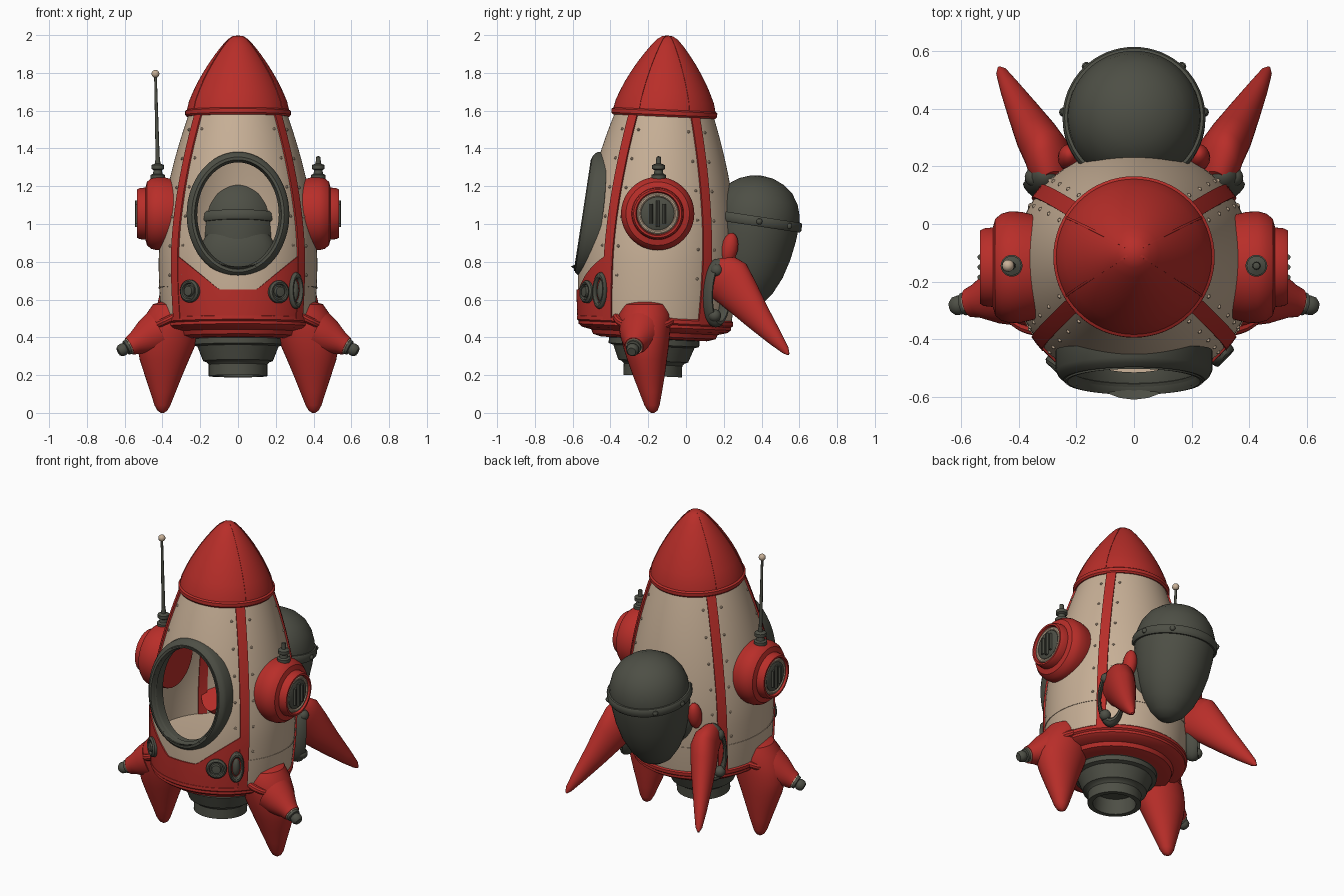
import bpy, bmesh, math
from mathutils import Vector as V, Matrix

if "Cube" in bpy.data.objects:
    bpy.data.objects.remove(bpy.data.objects["Cube"])

def material(name, rgb):
    m = bpy.data.materials.new(name)
    m.diffuse_color = (*rgb, 1)
    m.use_nodes = True
    m.node_tree.nodes["Principled BSDF"].inputs["Base Color"].default_value = m.diffuse_color
    return m

RED = material("red paint", (0.48, 0.027, 0.022))
CREAM = material("cream paint", (0.57, 0.43, 0.305))
DARK = material("dark metal", (0.075, 0.078, 0.060))
TAU = 2 * math.pi
# The hull leans slightly backwards
HULL = Matrix.Translation((0, -0.186, 0)) @ Matrix.Rotation(-0.045, 4, 'X')
I = Matrix.Identity(4)

def loft(name, rings, mat, M=I, cap=True, loop=False):
    """Skin closed rings of points."""
    bm = bmesh.new()
    rs = [[bm.verts.new(M @ V(p)) for p in r] for r in rings]
    n = len(rs[0])
    for a, b in zip(rs, rs[1:] + (rs[:1] if loop else [])):
        for i in range(n):
            j = (i + 1) % n
            bm.faces.new((a[i], a[j], b[j], b[i]))
    if cap and not loop:
        bm.faces.new(rs[0])
        bm.faces.new(rs[-1])
    bmesh.ops.remove_doubles(bm, verts=bm.verts, dist=1e-5)
    bmesh.ops.recalc_face_normals(bm, faces=bm.faces)
    me = bpy.data.meshes.new(name)
    bm.to_mesh(me)
    bm.free()
    me.materials.append(mat)
    ob = bpy.data.objects.new(name, me)
    bpy.context.collection.objects.link(ob)
    return ob

def lathe(name, prof, mat, M=I, n=64, loop=False):
    rings = [[(r * math.cos(TAU * i / n), r * math.sin(TAU * i / n), z) for i in range(n)]
             for r, z in prof]
    return loft(name, rings, mat, M, cap=False, loop=loop)

def torus(name, R, r, mat, M=I, n=48):
    return lathe(name, [(R + r * math.cos(TAU * k / 10), r * math.sin(TAU * k / 10))
                        for k in range(10)], mat, M, n, loop=True)

def ball(name, r, mat, M, n=16):
    k = n // 2
    return lathe(name, [(r * math.sin(math.pi * i / k), -r * math.cos(math.pi * i / k))
                        for i in range(k + 1)], mat, M, n)

def tube(name, stations, mat, n=36):
    """Elliptical sections: centre and two half-axes."""
    return loft(name, [[V(c) + V(u) * math.cos(TAU * i / n) + V(v) * math.sin(TAU * i / n)
                        for i in range(n)] for c, u, v in stations], mat)

def at(p, d):
    return Matrix.Translation(p) @ V(d).to_track_quat('Z', 'Y').to_matrix().to_4x4()

def scale(x, y, z):
    return Matrix.Diagonal((x, y, z, 1))

def R(z):
    """Hull radius at a height."""
    return 0.42 - (0.2436 * (z - 0.8) ** 1.73 if z > 0.8 else 0.16 * (0.8 - z) ** 2)

def on_hull(a, z, out=0.0):
    """Point on the hull; angle is measured from the front."""
    r = R(z) + out
    return V((r * math.sin(a), -r * math.cos(a), z))

def hull_frame(a, z):
    return HULL @ at(on_hull(a, z), (math.sin(a), -math.cos(a), 0.0))

def plate(name, f, mat, lo, hi, nu, nv):
    """Curved plate on the hull, f(u, v) gives angle and height."""
    rings = []
    for i in range(nu + 1):
        pts = [f(i / nu, j / nv) for j in range(nv + 1)]
        rings.append([on_hull(a, z, hi) for a, z in pts] +
                     [on_hull(a, z, lo) for a, z in reversed(pts)])
    return loft(name, rings, mat, HULL)

# Hollow hull with window opening
zs = [0.47 + 1.12 * i / 28 for i in range(29)]
hull = lathe("hull", [(0, 0.47)] + [(R(z), z) for z in zs] +
             [(R(z) - 0.015, z) for z in reversed(zs) if z > 0.6] + [(0, 0.6)], CREAM, HULL, 96)
WIN = [(math.cos(TAU * i / 64), math.sin(TAU * i / 64)) for i in range(64)]
cutter = loft("window_cutter", [[(0.228 * c, y, 1.05 + 0.288 * s) for c, s in WIN]
                                for y in (-0.9, -0.25)], CREAM)
cutter.hide_render = True
mod = hull.modifiers.new("window", 'BOOLEAN')
mod.operation, mod.object, mod.solver = 'DIFFERENCE', cutter, 'EXACT'
bpy.context.view_layer.objects.active = hull
bpy.ops.object.modifier_apply(modifier="window")
bpy.data.objects.remove(cutter)

# Stripes, front panel, side seams
for k, deg in enumerate((52, -52, 128, -128)):
    a0 = math.radians(deg)
    plate(f"stripe_{k}", lambda u, v: (a0 + (u - 0.5) * 0.055 / R(0.48 + 1.1 * v), 0.48 + 1.1 * v),
          RED, -0.022, 0.01, 2, 24)
    for side in (-1, 1):
        for j in range(6):  # rivets beside the stripes
            z = 0.72 + 0.155 * j
            ball("rivet", 0.008, CREAM, HULL @ Matrix.Translation(on_hull(a0 + side * 0.055 / R(z), z)), 8)

def front_panel(u, v):
    a = math.radians(-52 + 104 * u)
    top = 0.635 + 0.85 * max(0, 0.42 * abs(math.sin(a)) - 0.1)
    return a, 0.48 + v * (top - 0.48)
plate("front_panel", front_panel, RED, -0.005, 0.007, 40, 6)
for k, mid in enumerate((90, 180, 270)):
    plate(f"panel_seam_{k}", lambda u, v: (math.radians(mid - 35 + 70 * u), 0.66 + 0.006 * v),
          CREAM, -0.002, 0.003, 20, 1)

# Nose cone with four raised seams
nose = [(0, 1.57), (0.272, 1.57), (0.28, 1.58), (0.28, 1.6), (0.27, 1.607), (0.26, 1.65), (0.239, 1.7),
        (0.215, 1.75), (0.187, 1.8), (0.156, 1.85), (0.121, 1.9), (0.086, 1.945), (0.054, 1.98), (0.028, 1.996), (0, 2.0)]
lathe("nose_cone", nose, RED, HULL)
for k in (30, 150, 210, 330):
    loft("nose_seam", [[(r + 0.003, -0.004, z), (r + 0.003, 0.004, z), (r - 0.01, 0.004, z),
                        (r - 0.01, -0.004, z)] for r, z in nose[4:-1]], RED,
         HULL @ Matrix.Rotation(math.radians(k), 4, 'Z'))

# Stepped base and nozzle
lathe("base_rim", [(0, 0.5), (0.405, 0.505), (0.414, 0.497), (0.414, 0.478), (0.404, 0.47), (0.404, 0.455), (0.385, 0.44),
                   (0.335, 0.428), (0.325, 0.405), (0.28, 0.392), (0, 0.392)], RED, HULL)
lathe("nozzle", [(0, 0.43), (0.265, 0.43), (0.265, 0.40), (0.24, 0.39), (0.24, 0.36), (0.215, 0.352),
                 (0.185, 0.275), (0.165, 0.268), (0.155, 0.255), (0.155, 0.195), (0.125, 0.195),
                 (0.12, 0.29), (0, 0.29)], DARK, HULL, 48)

# Window frame with inner lip
def frame(name, w, h, prof, mat):
    rings = []
    for c, s in WIN:
        y = -0.53 + 0.045 * s
        back = 0.06 + 0.03 * c * c
        rings.append([((w + dr) * c, y + (back if b else d), 1.05 + (h + dr) * s) for dr, d, b in prof])
    loft(name, rings, mat, loop=True)
frame("window_frame", 0.245, 0.305, [(-0.025, 0, 1), (-0.025, 0.008, 0), (-0.018, -0.01, 0), (0.0, -0.012, 0),
                                     (0.018, 0.004, 0), (0.027, 0.022, 0), (0.027, 0, 1)], DARK)
frame("window_lip", 0.23, 0.29, [(-0.014, 0.02, 0), (0.0, -0.018, 0), (0.008, -0.018, 0), (0.008, 0.03, 0)], DARK)
# Remains of the glass at the bottom of the window
loft("glass_edge", [[(0.1 * t, -0.61 + 0.025 * t * t, 0.775 + 0.012 * t * t), (0.1 * t, -0.58, 0.755 + 0.02 * t * t),
                     (0.1 * t, -0.575, 0.765 + 0.02 * t * t)] for t in (-1, -0.5, 0, 0.5, 1)], DARK)

# Gauges and grab handle on the front panel
gauge = [(0, -0.02), (0.06, -0.02), (0.06, 0.018), (0.05, 0.028), (0.042, 0.026), (0.038, 0.014),
         (0.03, 0.014), (0.026, 0.03), (0, 0.033)]
lathe("gauge_left", gauge, DARK, hull_frame(-0.64, 0.63), 32)
lathe("gauge_right", gauge, DARK, hull_frame(0.53, 0.625), 32)
torus("handle", 0.075, 0.018, DARK, hull_frame(0.8, 0.635) @ Matrix.Translation((0, 0, 0.012)) @ scale(0.5, 1.05, 1), 32)
ball("handle_plate", 0.06, DARK, hull_frame(0.8, 0.635) @ scale(0.4, 1, 0.4))

for s, side in ((1, "right"), (-1, "left")):
    # Side pod with porthole
    P = at((0, -0.15, 1.055), (s, 0, 0))
    lathe(f"pod_{side}", [(0, 0.34), (0.18, 0.34), (0.192, 0.39), (0.194, 0.43), (0.186, 0.46), (0.168, 0.482), (0.138, 0.49),
                          (0.135, 0.52), (0.127, 0.535), (0.116, 0.535), (0.11, 0.515), (0, 0.515)], RED, P)
    torus(f"pod_ring_{side}", 0.099, 0.011, CREAM, P @ Matrix.Translation((0, 0, 0.518)))
    lathe(f"porthole_{side}", [(0, 0.5), (0.088, 0.5), (0.088, 0.525), (0.08, 0.53), (0, 0.53)], DARK, P)
    for k in (-1, 0, 1):
        b = 0.07 if k == 0 else 0.052
        tube(f"porthole_bar_{side}", [((s * 0.532, -0.15 + 0.035 * k, 1.055 + e * b), (0.012, 0, 0), (0, 0.01, 0))
                                      for e in (-1, 1)], DARK, 10)
    # Fitting on top of the pod
    F = Matrix.Translation((s * 0.425, -0.145, 1.23))
    lathe(f"pod_fitting_{side}", [(0, 0), (0.038, 0), (0.038, 0.03), (0.025, 0.036), (0.022, 0.055), (0.034, 0.062),
                                  (0.034, 0.082), (0.014, 0.09), (0.012, 0.125), (0, 0.13)], DARK, F, 20)

    # Landing leg
    legs = [(0.30, -0.2, 0.60, 0.07, 0.07), (0.32, -0.21, 0.575, 0.13, 0.12), (0.34, -0.217, 0.52, 0.148, 0.14),
            (0.362, -0.217, 0.44, 0.162, 0.133), (0.38, -0.213, 0.36, 0.155, 0.123), (0.39, -0.206, 0.28, 0.13, 0.105),
            (0.394, -0.197, 0.2, 0.1, 0.085), (0.397, -0.187, 0.11, 0.067, 0.06), (0.4, -0.18, 0.04, 0.042, 0.04),
            (0.4, -0.177, 0.012, 0.026, 0.026), (0.4, -0.176, 0.0, 0.008, 0.008)]
    tube(f"leg_{side}", [((s * x, y, z), (a, 0, 0), (0, b, 0)) for x, y, z, a, b in legs], RED)
    torus(f"leg_collar_{side}", 0.15, 0.021, RED, at((s * 0.33, -0.217, 0.512), (s * -0.42, 0, -0.9)))
    # Side thruster on the leg
    T = at((s * 0.43, -0.24, 0.425), (s * 0.17, -0.04, -0.085))
    lathe(f"thruster_{side}", [(0, 0), (0.115, 0), (0.095, 0.06), (0.06, 0.13), (0.05, 0.165), (0, 0.165)], RED, T, 32)
    lathe(f"thruster_ring_{side}", [(0, 0.16), (0.046, 0.16), (0.044, 0.17), (0, 0.17)], CREAM, T, 32)
    lathe(f"thruster_tip_{side}", [(0, 0.15), (0.04, 0.168), (0.04, 0.185), (0.028, 0.188), (0.034, 0.2), (0.032, 0.22),
                                   (0.022, 0.232), (0, 0.232)], DARK, T, 24)

    # Rear fin: narrow across, deep along the slope
    fin = [(0.27, 0.12, 0.74, 0.06, 0.1), (0.285, 0.185, 0.725, 0.08, 0.128), (0.3, 0.24, 0.69, 0.083, 0.13),
           (0.335, 0.3, 0.615, 0.076, 0.108), (0.38, 0.38, 0.51, 0.058, 0.077), (0.43, 0.47, 0.4, 0.036, 0.045),
           (0.46, 0.527, 0.332, 0.02, 0.022), (0.468, 0.543, 0.31, 0.006, 0.006)]
    tube(f"fin_{side}", [((s * x, y, z), V((s * 0.86, -0.5, 0)) * a, V((s * 0.3, 0.55, 0.78)) * b)
                         for x, y, z, a, b in fin], RED)
    ball(f"fin_cap_{side}", 0.05, RED, at((s * 0.225, 0.23, 0.87), (0, 0.2, 1)) @ scale(0.8, 0.9, 1.7))
    # Dark bracket holding the fin
    B = hull_frame(s * math.radians(136), 0.65)
    torus(f"fin_bracket_{side}", 0.15, 0.024, DARK, B @ Matrix.Translation((0, 0, 0.03)) @ scale(0.46, 1.05, 1.5), 40)
    for z in (0.12, -0.12):
        ball(f"bracket_bolt_{side}", 0.034, DARK, B @ Matrix.Translation((s * -0.03, z, 0.05)))

# Antenna on the left pod
tube("antenna", [((-0.425, -0.145, 1.33), (0.011, 0, 0), (0, 0.011, 0)),
                 ((-0.437, -0.145, 1.79), (0.007, 0, 0), (0, 0.007, 0))], DARK, 12)
ball("antenna_tip", 0.021, CREAM, Matrix.Translation((-0.437, -0.145, 1.795)))

# Rear tank, its front bulges into the cabin
K = Matrix.Translation((0, 0.368, 1.02)) @ Matrix.Rotation(-0.15, 4, 'X')
lathe("rear_tank", [(0, 0.238), (0.06, 0.231), (0.12, 0.207), (0.17, 0.17), (0.208, 0.115), (0.228, 0.055), (0.233, 0),
                    (0.228, -0.08), (0.214, -0.18), (0.188, -0.28), (0.148, -0.37), (0.098, -0.44), (0.048, -0.475),
                    (0, -0.484)], DARK, K)
lathe("tank_band", [(0.22, -0.03), (0.241, -0.03), (0.248, -0.02), (0.248, 0.012), (0.241, 0.022), (0.22, 0.022)],
      DARK, K, 64, loop=True)
for k in (0, 1, 3, 4):
    a = math.radians(5 + 42.5 * k)
    ball("band_bolt", 0.017, DARK, K @ Matrix.Translation((0.245 * math.cos(a), 0.245 * math.sin(a), -0.004)), 10)
ball("cabin_bulge", 0.205, DARK, Matrix.Translation((0, 0.22, 0.83)) @ scale(1, 0.5, 0.95), 32)

# Smooth shading with sharp creases
for ob in bpy.context.scene.objects:
    ob.select_set(True)
bpy.context.view_layer.objects.active = hull
bpy.ops.object.shade_smooth_by_angle(angle=math.radians(35))
